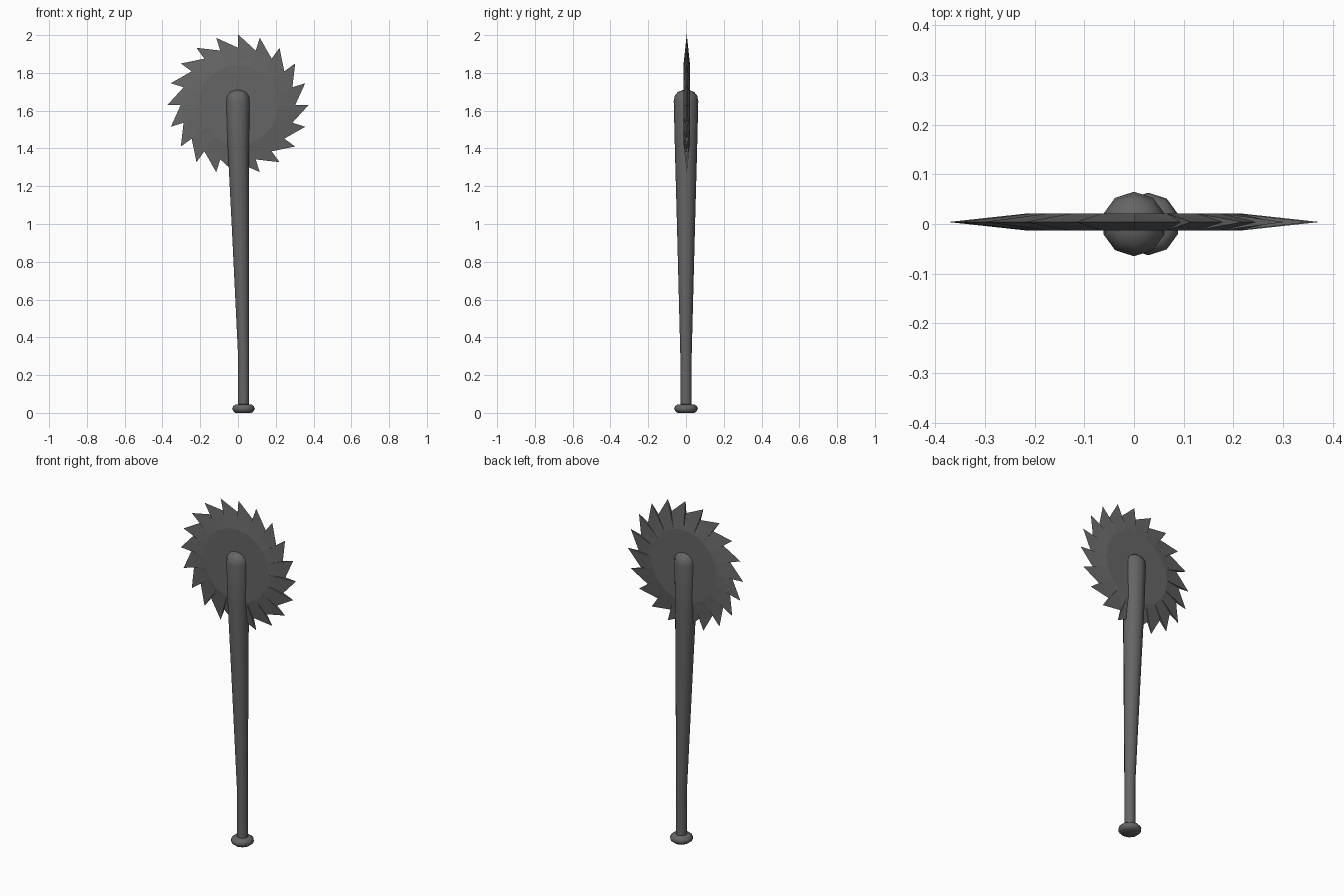
import bpy, bmesh
from math import sin, cos, pi, radians

if "Cube" in bpy.data.objects:
    bpy.data.objects.remove(bpy.data.objects["Cube"])

dark = bpy.data.materials.new("dark_metal")
dark.diffuse_color = (0.13, 0.13, 0.13, 1)
dark.use_nodes = True
dark.node_tree.nodes["Principled BSDF"].inputs["Base Color"].default_value = dark.diffuse_color


def finish(name, bm, angle):
    bmesh.ops.recalc_face_normals(bm, faces=bm.faces)
    me = bpy.data.meshes.new(name)
    bm.to_mesh(me)
    bm.free()
    me.materials.append(dark)
    ob = bpy.data.objects.new(name, me)
    bpy.context.collection.objects.link(ob)
    bpy.ops.object.select_all(action='DESELECT')
    ob.select_set(True)
    bpy.context.view_layer.objects.active = ob
    bpy.ops.object.shade_smooth_by_angle(angle=radians(angle))
    return ob


def loft(name, profile, sides=10):
    """Stack of rings given as (radius, z, centre x), capped at both ends."""
    bm = bmesh.new()
    rings = []
    for r, z, cx in profile:
        rings.append([bm.verts.new((cx + r * sin(2 * pi * i / sides),
                                    r * cos(2 * pi * i / sides), z))
                      for i in range(sides)])
    for a, b in zip(rings, rings[1:]):
        for i in range(sides):
            j = (i + 1) % sides
            bm.faces.new((a[i], a[j], b[j], b[i]))
    bm.faces.new(rings[0])
    bm.faces.new(rings[-1])
    return finish(name, bm, 60)


# Leaning bat with rounded end
loft("bat_shaft", [
    (0.030, 0.03, 0.029), (0.030, 0.30, 0.029), (0.048, 1.00, 0.012),
    (0.059, 1.40, 0.002), (0.065, 1.65, 0.0), (0.060, 1.678, 0.0),
    (0.044, 1.698, 0.0), (0.022, 1.708, 0.0), (0.004, 1.711, 0.0)])

# Pommel knob
loft("bat_knob", [
    (0.045, 0.0, 0.029), (0.057, 0.009, 0.029), (0.063, 0.022, 0.029),
    (0.057, 0.036, 0.029), (0.045, 0.044, 0.029), (0.028, 0.046, 0.029)])

# Saw blade: flat hub disc, twisted teeth tapering to a thin edge
N, CZ, CY, HALF = 20, 1.63, 0.004, 0.0175
R_IN, R_VALLEY, R_TIP = 0.212, 0.303, 0.374
bm = bmesh.new()


def ring(r, y):
    return [bm.verts.new((r * sin(2 * pi * i / N), y, CZ + r * cos(2 * pi * i / N)))
            for i in range(N)]


tips, valleys = ring(R_TIP, CY), ring(R_VALLEY, CY)
for y in (CY - HALF, CY + HALF):
    hub = ring(R_IN, y)
    bm.faces.new(hub)
    for i in range(N):
        j = (i + 1) % N
        bm.faces.new((hub[i], tips[i], valleys[j]))
        bm.faces.new((hub[i], valleys[j], hub[j]))
        bm.faces.new((hub[j], valleys[j], tips[j]))
blade = finish("saw_blade", bm, 60)
# Keep the hub discs flat
for p in blade.data.polygons:
    if len(p.vertices) == N:
        p.use_smooth = False
